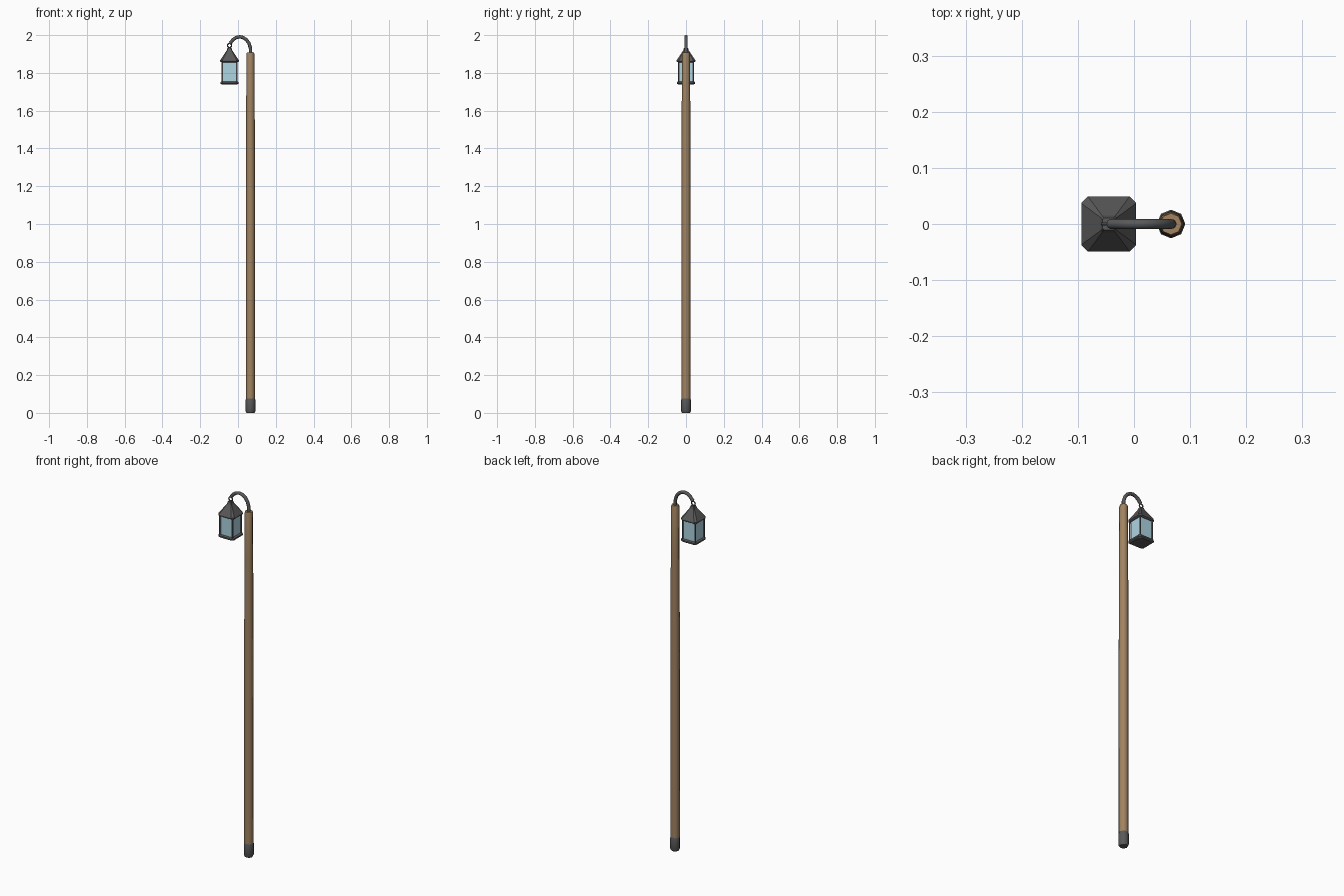
import bpy, bmesh, math

if "Cube" in bpy.data.objects:
    bpy.data.objects.remove(bpy.data.objects["Cube"])

POLE_X, LAMP_X = 0.066, -0.045


def material(name, rgb):
    m = bpy.data.materials.new(name)
    m.diffuse_color = (*rgb, 1)
    m.use_nodes = True
    m.node_tree.nodes["Principled BSDF"].inputs["Base Color"].default_value = m.diffuse_color
    return m


wood = material("wood", (0.36, 0.23, 0.12))
iron = material("dark_iron", (0.10, 0.10, 0.10))
glass = material("pale_glass", (0.42, 0.66, 0.76))


def octagon(r):
    return [(r * math.cos(i * math.pi / 4), r * math.sin(i * math.pi / 4)) for i in range(8)]


def cut_square(h, c):
    """Square of half width h with corners cut by c."""
    return [(h, -h + c), (h, h - c), (h - c, h), (-h + c, h),
            (-h, h - c), (-h, -h + c), (-h + c, -h), (h - c, -h)]


def loft(name, x, sections, mat, smooth=False):
    """Closed solid through a stack of (outline, z) sections."""
    bm = bmesh.new()
    rings = [[bm.verts.new((x + px, py, z)) for px, py in pts] for pts, z in sections]
    for a, b in zip(rings, rings[1:]):
        for i in range(len(a)):
            j = (i + 1) % len(a)
            bm.faces.new((a[i], a[j], b[j], b[i]))
    bm.faces.new(rings[0][::-1])
    bm.faces.new(rings[-1])
    me = bpy.data.meshes.new(name)
    bm.to_mesh(me)
    bm.free()
    ob = bpy.data.objects.new(name, me)
    bpy.context.collection.objects.link(ob)
    me.materials.append(mat)
    if smooth:
        bpy.ops.object.select_all(action='DESELECT')
        ob.select_set(True)
        bpy.context.view_layer.objects.active = ob
        bpy.ops.object.shade_smooth_by_angle(angle=math.radians(50))
    return ob


# Wooden pole, slightly tapering, and its metal foot
loft("pole", POLE_X, [(octagon(r), z) for r, z in
     ((0.0235, 0.06), (0.0235, 1.1), (0.0225, 1.65), (0.021, 1.90), (0.019, 1.907))], wood, True)
loft("pole_foot", POLE_X, [(octagon(r), z) for r, z in
     ((0.021, 0.0), (0.0255, 0.009), (0.0255, 0.07), (0.0235, 0.076))], iron, True)

# Curved hook arm rising out of the pole
cu = bpy.data.curves.new("hook_arm", 'CURVE')
cu.dimensions = '3D'
cu.bevel_depth = 0.009
cu.bevel_resolution = 2
cu.use_fill_caps = True
path = [(0.067, 1.89), (0.066, 1.93), (0.058, 1.957), (0.043, 1.977), (0.025, 1.988),
        (0.008, 1.991), (-0.010, 1.987), (-0.027, 1.975), (-0.042, 1.957)]
sp = cu.splines.new('POLY')
sp.points.add(len(path) - 1)
for p, (x, z) in zip(sp.points, path):
    p.co = (x, 0, z, 1)
sp.use_smooth = True
cu.materials.append(iron)
bpy.context.collection.objects.link(bpy.data.objects.new("hook_arm", cu))

# Hanging ring
bpy.ops.mesh.primitive_torus_add(major_segments=12, minor_segments=6, major_radius=0.011,
                                 minor_radius=0.0035, location=(LAMP_X, 0, 1.945),
                                 rotation=(math.pi / 2, 0, 0))
ring = bpy.context.object
ring.name = "hanging_ring"
ring.data.materials.append(iron)

# Lantern roof, glass and base
loft("lantern_roof", LAMP_X, [(cut_square(h, c), z) for h, c, z in
     ((0.043, 0.008, 1.856), (0.049, 0.012, 1.860), (0.049, 0.012, 1.867),
      (0.015, 0.003, 1.918), (0.011, 0.003, 1.932))], iron)
loft("lantern_glass", LAMP_X, [(cut_square(0.037, 0.003), z) for z in (1.75, 1.86)], glass)
loft("lantern_base", LAMP_X, [(cut_square(h, c), z) for h, c, z in
     ((0.041, 0.010, 1.738), (0.048, 0.010, 1.743), (0.048, 0.010, 1.751),
      (0.043, 0.009, 1.754))], iron)

# Four corner posts
for i, (sx, sy) in enumerate(((-1, -1), (1, -1), (1, 1), (-1, 1))):
    post = [(px + sx * 0.0385, py + sy * 0.0385) for px, py in octagon(0.004)]
    loft(f"lantern_post_{i + 1}", LAMP_X, [(post, 1.75), (post, 1.86)], iron)
